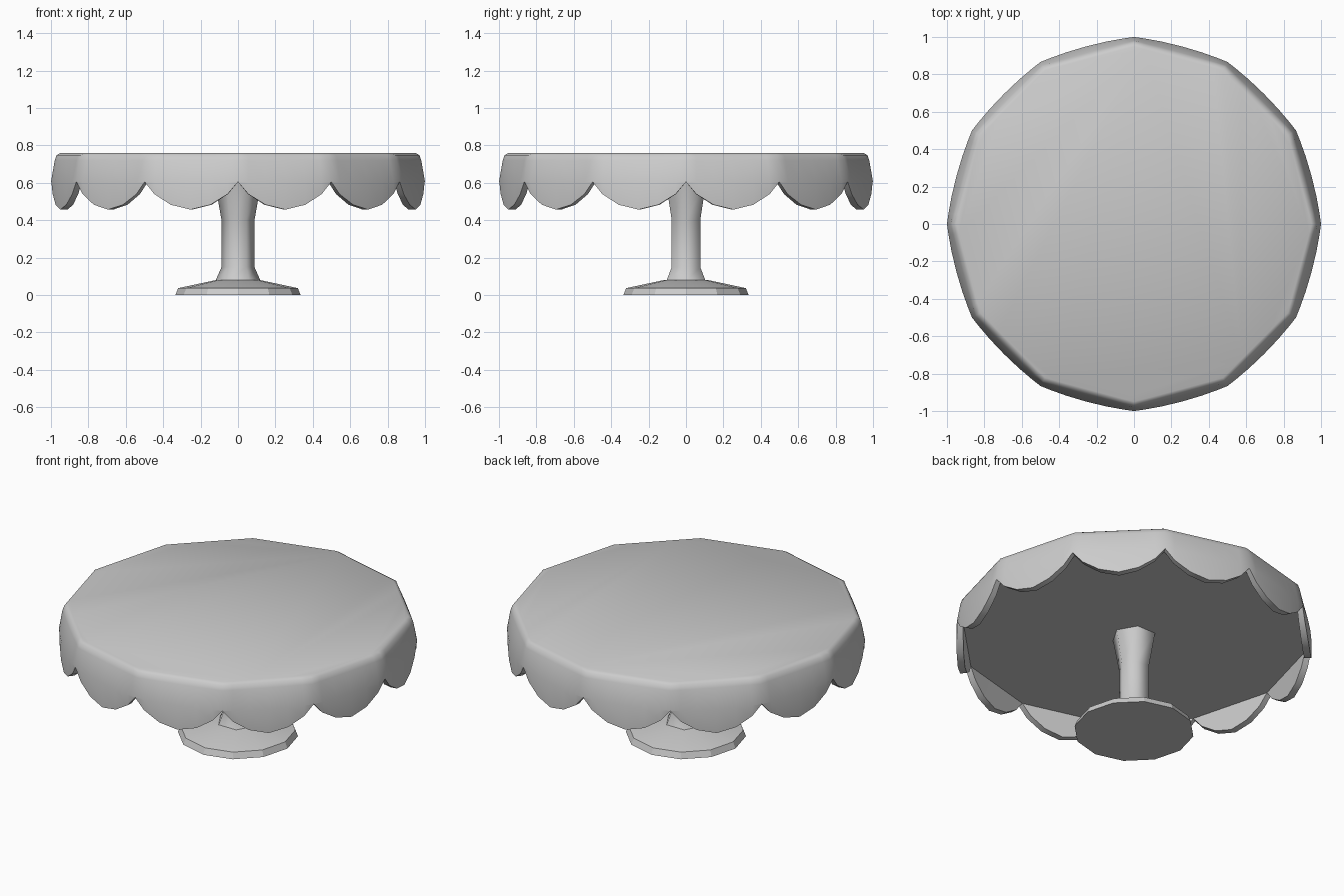
import bpy, bmesh
from math import cos, sin, pi, radians

cube = bpy.data.objects.get("Cube")
if cube:
    bpy.data.objects.remove(cube)

grey = bpy.data.materials.new("light_grey")
grey.use_nodes = True
colour = (0.6, 0.6, 0.6, 1)
grey.diffuse_color = colour
grey.node_tree.nodes["Principled BSDF"].inputs["Base Color"].default_value = colour


def finish(name, bm, angle):
    bmesh.ops.remove_doubles(bm, verts=bm.verts, dist=0.0005)
    bmesh.ops.recalc_face_normals(bm, faces=bm.faces)
    mesh = bpy.data.meshes.new(name)
    bm.to_mesh(mesh)
    bm.free()
    mesh.materials.append(grey)
    obj = bpy.data.objects.new(name, mesh)
    bpy.context.collection.objects.link(obj)
    bpy.ops.object.select_all(action='DESELECT')
    obj.select_set(True)
    bpy.context.view_layer.objects.active = obj
    bpy.ops.object.shade_smooth_by_angle(angle=radians(angle))


def loft(bm, loops):
    """Skin closed loops of points, capping both ends."""
    rings = [[bm.verts.new(p) for p in loop] for loop in loops]
    n = len(rings[0])
    for a, b in zip(rings, rings[1:]):
        for i in range(n):
            j = (i + 1) % n
            bm.faces.new((a[i], a[j], b[j], b[i]))
    bm.faces.new(rings[0])
    bm.faces.new(rings[-1])


def turned(name, sides, profile, angle):
    bm = bmesh.new()
    loft(bm, [[(r * cos(2 * pi * i / sides), r * sin(2 * pi * i / sides), z)
               for i in range(sides)] for r, z in profile])
    finish(name, bm, angle)


# Foot and pedestal
turned("foot", 12, [(0.335, 0), (0.32, 0.037), (0.12, 0.08)], 20)
turned("stem", 6, [(0.12, 0.078), (0.088, 0.15), (0.088, 0.4), (0.125, 0.61)], 65)

# Plate with a scalloped skirt: each of twelve sides carries one scallop
SIDES = 12
SCALLOP = [(0, 0.605), (0.11, 0.54), (0.29, 0.483), (0.5, 0.457),
           (0.71, 0.483), (0.89, 0.54)]


def ring(r, z, bulge):
    """Twelve-sided loop; z of None follows the scalloped hem."""
    points = []
    for k in range(SIDES):
        a, b = 2 * pi * k / SIDES, 2 * pi * (k + 1) / SIDES
        for t, hem in SCALLOP:
            s = r * (1 + bulge * 4 * t * (1 - t))
            points.append((s * (cos(a) * (1 - t) + cos(b) * t),
                           s * (sin(a) * (1 - t) + sin(b) * t),
                           hem if z is None else z))
    return points


bm = bmesh.new()
loft(bm, [ring(0.95, 0.76, 0), ring(0.97, 0.748, 0), ring(0.98, 0.72, 0.004),
          ring(1, 0.605, 0.018), ring(0.998, None, 0.02),
          ring(0.965, None, 0.012), ring(0.965, 0.605, 0)])
finish("scalloped_plate", bm, 50)
